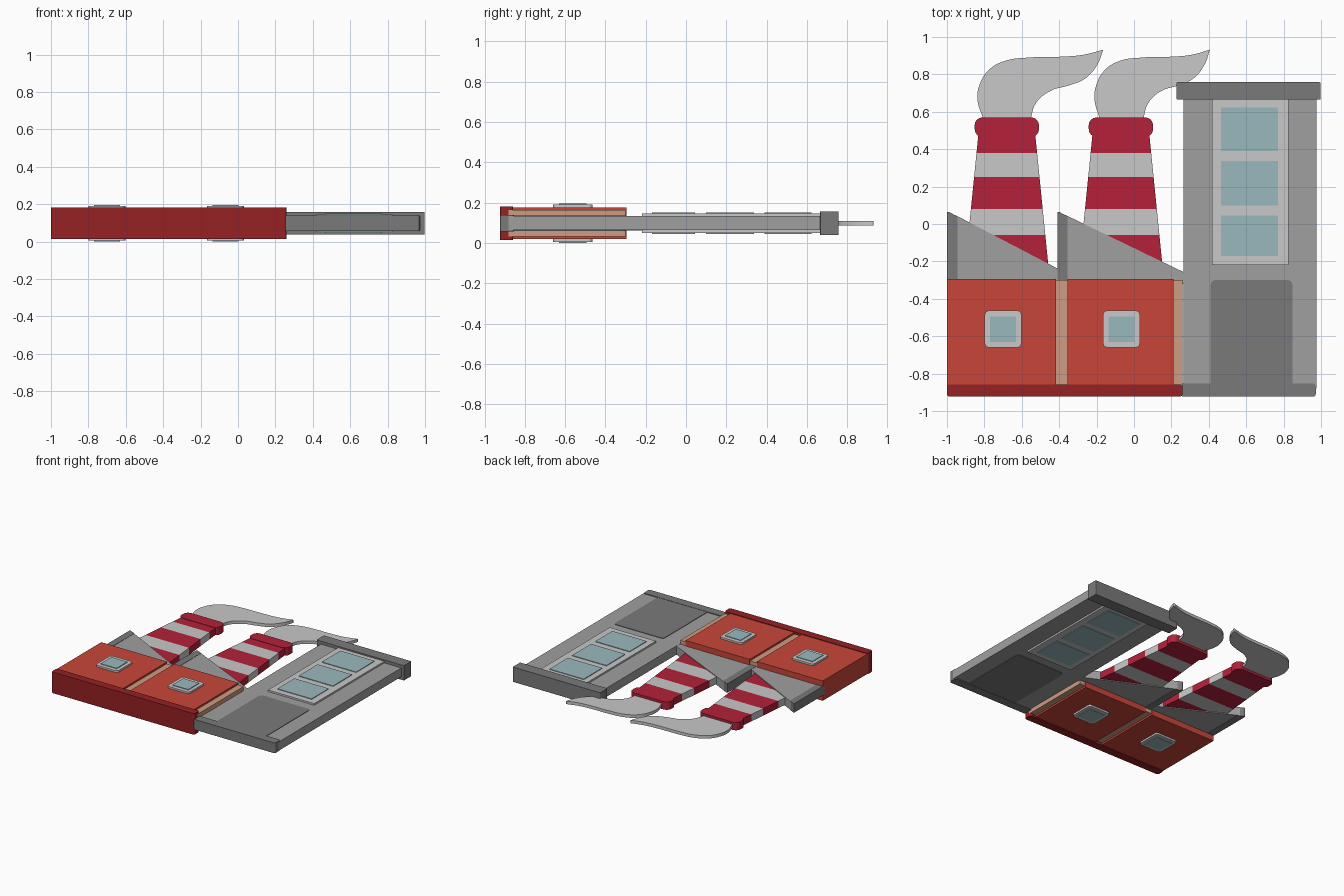
import bpy
import bmesh

cube = bpy.data.objects.get("Cube")
if cube:
    bpy.data.objects.remove(cube, do_unlink=True)

MID = 0.098  # height of the symmetry plane


def material(name, rgb):
    lin = [((c / 255 + 0.055) / 1.055) ** 2.4 for c in rgb]
    m = bpy.data.materials.new(name)
    m.use_nodes = True
    m.diffuse_color = (*lin, 1)
    m.node_tree.nodes["Principled BSDF"].inputs["Base Color"].default_value = (*lin, 1)
    return m


brick = material("brick red", (200, 70, 57))
dark_red = material("dark red", (150, 33, 35))
crimson = material("crimson", (180, 33, 58))
tan = material("tan", (205, 156, 130))
light = material("light grey", (201, 200, 201))
grey = material("mid grey", (160, 160, 160))
dark = material("dark grey", (122, 122, 123))
glass = material("pale blue", (154, 184, 190))


def prism(name, points, half, mat, radius=0.0):
    """Outline in plan, thickened both ways from the middle, corners rounded."""
    bm = bmesh.new()
    bottom = bm.faces.new([bm.verts.new((x, y, MID - half)) for x, y in points])
    top = bmesh.ops.extrude_face_region(bm, geom=[bottom])["geom"]
    bmesh.ops.translate(bm, verts=[v for v in top if isinstance(v, bmesh.types.BMVert)],
                        vec=(0, 0, 2 * half))
    if radius:
        upright = [e for e in bm.edges if abs(e.verts[0].co.z - e.verts[1].co.z) > half]
        bmesh.ops.bevel(bm, geom=upright, offset=radius, segments=4, profile=0.5,
                        affect='EDGES', clamp_overlap=True)
    bmesh.ops.recalc_face_normals(bm, faces=bm.faces[:])
    mesh = bpy.data.meshes.new(name)
    bm.to_mesh(mesh)
    bm.free()
    mesh.materials.append(mat)
    obj = bpy.data.objects.new(name, mesh)
    bpy.context.collection.objects.link(obj)
    return obj


def slab(name, x0, x1, y0, y1, half, mat, radius=0.0):
    return prism(name, [(x0, y0), (x1, y0), (x1, y1), (x0, y1)], half, mat, radius)


# Brick hall: tan core showing as pilasters, brick panels, plinth
slab("hall_core", -0.99, 0.26, -0.88, -0.3, 0.065, tan)
slab("left_wall_panel", -1.0, -0.418, -0.87, -0.295, 0.079, brick)
slab("right_wall_panel", -0.355, 0.21, -0.87, -0.295, 0.079, brick)
slab("hall_plinth", -1.0, 0.26, -0.923, -0.858, 0.084, dark_red, 0.015)

# Square hall windows
for side, cx in (("left", -0.7), ("right", -0.067)):
    slab(side + "_window_frame", cx - 0.098, cx + 0.098, -0.66, -0.463, 0.093, light, 0.022)
    slab(side + "_window_pane", cx - 0.07, cx + 0.07, -0.63, -0.494, 0.098, glass)

# Sawtooth roofs with a dark ridge wall
for side, x0, x1, low in (("left", -1.0, -0.405, -0.24), ("right", -0.41, 0.275, -0.262)):
    prism(side + "_roof", [(x0 + 0.01, -0.32), (x1, -0.32), (x1, low), (x0 + 0.04, 0.05)],
          0.034, grey)
    prism(side + "_roof_ridge", [(x0, -0.32), (x0 + 0.055, -0.32), (x0 + 0.055, 0.04),
                                 (x0 + 0.012, 0.064), (x0, 0.064)], 0.036, dark, 0.004)


# Tapered striped chimneys
def chimney_half_width(y):
    return 0.152 + (0.48 - y) * 0.1


levels = [-0.3, -0.06, 0.08, 0.25, 0.38, 0.5]
for side, cx in (("left", -0.68), ("right", -0.07)):
    for i, (y0, y1) in enumerate(zip(levels, levels[1:])):
        w0, w1 = chimney_half_width(y0), chimney_half_width(y1)
        prism(f"{side}_chimney_band_{i + 1}",
              [(cx - w0, y0), (cx + w0, y0), (cx + w1, y1), (cx - w1, y1)],
              0.028, light if i % 2 else crimson)
    slab(side + "_chimney_cap", cx - 0.172, cx + 0.172, 0.465, 0.57, 0.031, crimson, 0.042)

# Curling smoke plumes; pointed corners at both base ends and the tip
outline = [(-0.805, 0.56), (-0.837, 0.665), (-0.826, 0.745), (-0.775, 0.825), (-0.69, 0.872),
           (-0.56, 0.89), (-0.38, 0.895), (-0.27, 0.905), (-0.165, 0.932),
           (-0.195, 0.853), (-0.265, 0.775), (-0.345, 0.742), (-0.45, 0.71),
           (-0.525, 0.645), (-0.553, 0.56)]
corners = (0, 8, 14)


def smoke(name, scale, start):
    curve = bpy.data.curves.new(name, 'CURVE')
    curve.dimensions = '2D'
    curve.fill_mode = 'BOTH'
    curve.extrude = 0.012
    curve.resolution_u = 6
    spline = curve.splines.new('BEZIER')
    spline.bezier_points.add(len(outline) - 1)
    spline.use_cyclic_u = True
    for i, (x, y) in enumerate(outline):
        p = spline.bezier_points[i]
        p.co = ((x + 0.837) * scale + start, y, 0)
        p.handle_left_type = p.handle_right_type = 'VECTOR' if i in corners else 'AUTO'
    curve.materials.append(light)
    obj = bpy.data.objects.new(name, curve)
    obj.location.z = MID
    bpy.context.collection.objects.link(obj)
    bpy.ops.object.select_all(action='DESELECT')
    obj.select_set(True)
    bpy.context.view_layer.objects.active = obj
    bpy.ops.object.convert(target='MESH')


smoke("left_smoke", 1.0, -0.837)
smoke("right_smoke", 0.917, -0.211)

# Office tower with plinth, door and cornice
slab("tower_wall", 0.265, 0.975, -0.88, 0.7, 0.035, grey)
slab("tower_plinth", 0.25, 0.972, -0.923, -0.853, 0.041, dark, 0.015)
slab("tower_door", 0.41, 0.847, -0.88, -0.3, 0.039, dark, 0.025)
slab("tower_cornice", 0.227, 0.998, 0.665, 0.758, 0.059, dark, 0.006)

# Tall window block with three panes
slab("tower_window_frame", 0.418, 0.825, -0.218, 0.67, 0.048, light)
for i, (y0, y1) in enumerate(((-0.17, 0.045), (0.1, 0.338), (0.39, 0.623))):
    slab(f"tower_window_pane_{i + 1}", 0.466, 0.769, y0, y1, 0.053, glass)
